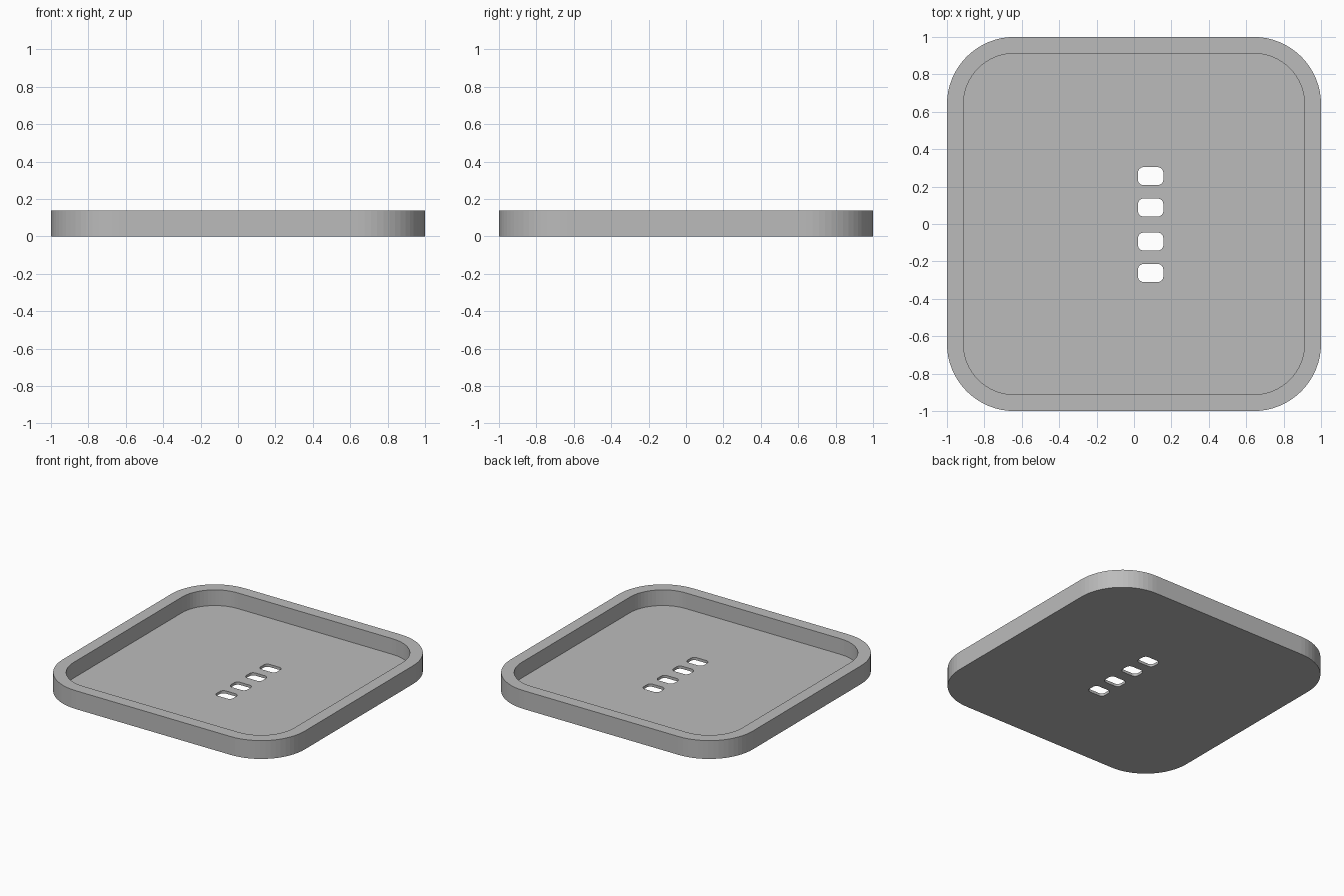
import bpy
import bmesh
from math import cos, sin, pi

cube = bpy.data.objects.get("Cube")
if cube:
    bpy.data.objects.remove(cube, do_unlink=True)

HEIGHT, FLOOR = 0.137, 0.02

grey = bpy.data.materials.new("plain grey")
grey.use_nodes = True
colour = (0.5, 0.5, 0.5, 1)
grey.diffuse_color = colour
grey.node_tree.nodes["Principled BSDF"].inputs["Base Color"].default_value = colour


def rounded_slab(name, centre, half, radius, z0, z1, steps):
    """Prism with a rounded rectangle as its outline."""
    bm = bmesh.new()
    ring = []
    for q, (sx, sy) in enumerate([(1, 1), (-1, 1), (-1, -1), (1, -1)]):
        for i in range(steps + 1):
            a = (q + i / steps) * pi / 2
            ring.append(bm.verts.new((
                centre[0] + sx * (half[0] - radius) + radius * cos(a),
                centre[1] + sy * (half[1] - radius) + radius * sin(a), z0)))
    base = bm.faces.new(ring)
    top = bmesh.ops.extrude_face_region(bm, geom=[base])["geom"]
    bmesh.ops.translate(bm, vec=(0, 0, z1 - z0),
                        verts=[v for v in top if isinstance(v, bmesh.types.BMVert)])
    bmesh.ops.recalc_face_normals(bm, faces=bm.faces)
    mesh = bpy.data.meshes.new(name)
    bm.to_mesh(mesh)
    bm.free()
    mesh.materials.append(grey)
    obj = bpy.data.objects.new(name, mesh)
    bpy.context.collection.objects.link(obj)
    return obj


# Solid body of the tray
tray = rounded_slab("tray", (0, 0), (1, 1), 0.36, 0, HEIGHT, 16)

# Recess inside the rim, then a row of four slots through the floor
cutters = [rounded_slab("recess_cutter", (0, 0), (0.912, 0.912), 0.272,
                        FLOOR, HEIGHT + 0.1, 16)]
for y in (0.256, 0.088, -0.094, -0.262):
    cutters.append(rounded_slab("slot_cutter", (0.089, y), (0.068, 0.048), 0.03,
                                -0.1, FLOOR + 0.05, 6))

bpy.ops.object.select_all(action="DESELECT")
bpy.context.view_layer.objects.active = tray
tray.select_set(True)
for cutter in cutters:
    cutter.hide_render = True
    mod = tray.modifiers.new(cutter.name, "BOOLEAN")
    mod.operation = "DIFFERENCE"
    mod.solver = "EXACT"
    mod.object = cutter
    bpy.ops.object.modifier_apply(modifier=mod.name)
    bpy.data.objects.remove(cutter, do_unlink=True)
